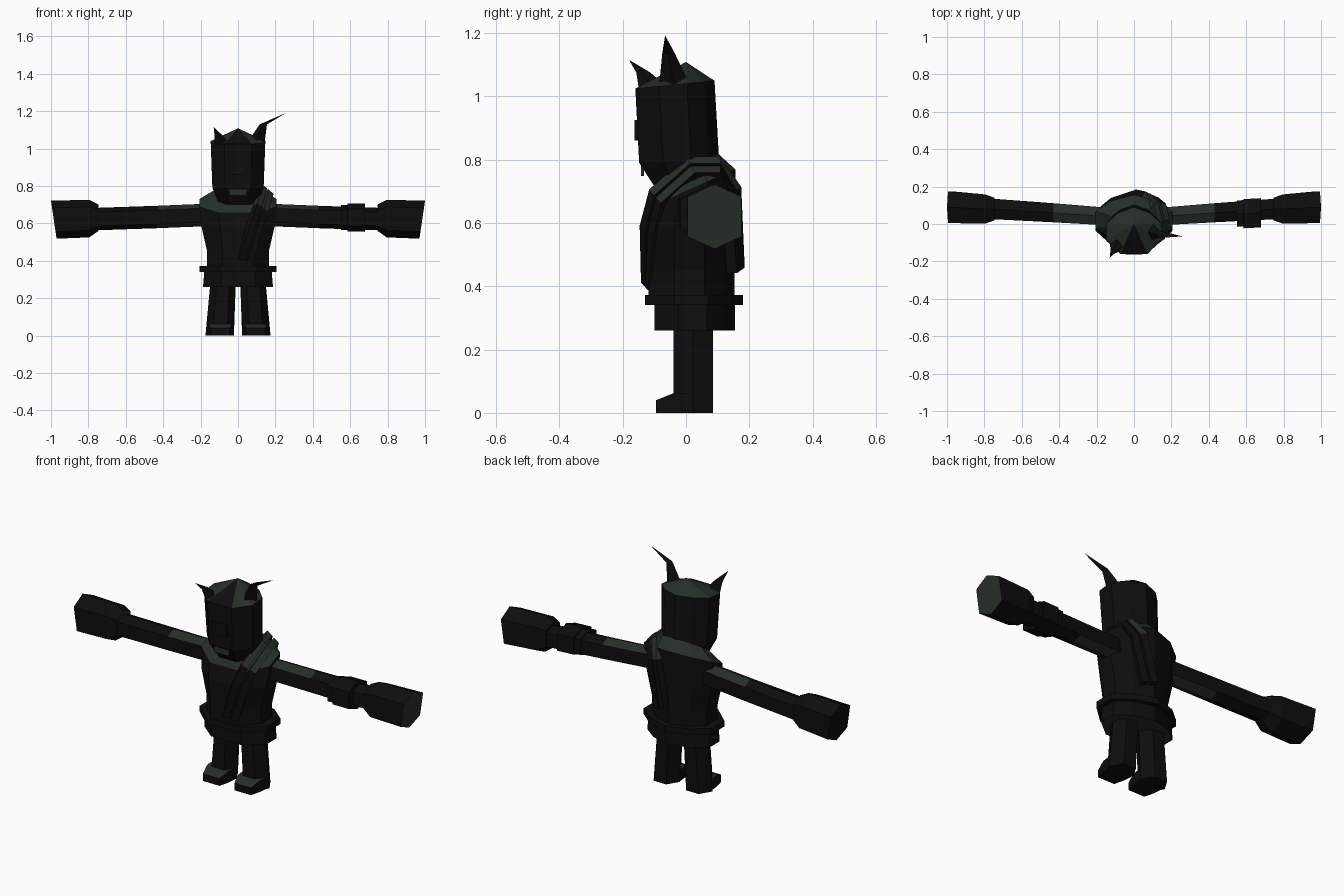
import bpy, bmesh
from mathutils import Vector

cube = bpy.data.objects.get("Cube")
if cube:
    bpy.data.objects.remove(cube, do_unlink=True)


def material(name, color):
    m = bpy.data.materials.new(name)
    m.use_nodes = True
    m.diffuse_color = color
    bsdf = m.node_tree.nodes["Principled BSDF"]
    bsdf.inputs["Base Color"].default_value = color
    bsdf.inputs["Roughness"].default_value = 0.9
    return m


MATS = [material("near black", (0.004, 0.004, 0.004, 1)),
        material("dark green", (0.019, 0.029, 0.020, 1))]


def loft(name, rings, green=None, apex=None):
    """Skin rings of equal length; cap both ends, or close the last to an apex."""
    bm = bmesh.new()
    vs = [[bm.verts.new(p) for p in r] for r in rings]
    n = len(vs[0])
    for a, b in zip(vs, vs[1:]):
        for i in range(n):
            j = (i + 1) % n
            bm.faces.new((a[i], a[j], b[j], b[i]))
    bm.faces.new(vs[0])
    if apex:
        tip = bm.verts.new(apex)
        for i in range(n):
            bm.faces.new((vs[-1][i], vs[-1][(i + 1) % n], tip))
    else:
        bm.faces.new(vs[-1])
    bmesh.ops.recalc_face_normals(bm, faces=bm.faces[:])
    bm.normal_update()
    for f in bm.faces:
        if green and green(f.calc_center_median(), f.normal):
            f.material_index = 1
    me = bpy.data.meshes.new(name)
    bm.to_mesh(me)
    bm.free()
    for m in MATS:
        me.materials.append(m)
    ob = bpy.data.objects.new(name, me)
    bpy.context.collection.objects.link(ob)
    return ob


def body_ring(w, front, back, z, tilt=0):
    """Nine-sided section with a flat front and a pointed back."""
    d = back - front
    half = [(0.5, front), (1, front + 0.3 * d), (1, back - 0.35 * d), (0.6, back - 0.13 * d)]
    pts = half + [(0, back)] + [(-x, y) for x, y in reversed(half)]
    return [(x * w, y, z + tilt * y) for x, y in pts]


def arm_ring(side, x, y, z, ry, rz, lean=0):
    """Six-sided section across an arm, point upwards."""
    pts = [(0, 1), (1, 0.62), (1, -0.62), (0, -1), (-1, -0.62), (-1, 0.62)]
    return [(side * (x + lean * b), y + ry * a, z + rz * b) for a, b in pts]


def box(name, x, y, z, green=None):
    ring = lambda v: [(x[0], v, z[0]), (x[1], v, z[0]), (x[1], v, z[1]), (x[0], v, z[1])]
    return loft(name, [ring(y[0]), ring(y[1])], green)


def is_up(c, n):
    return n.z > 0.3


# Torso, skirt and belt
loft("torso", [body_ring(0.165, -0.118, 0.153, 0.36),
               body_ring(0.165, -0.118, 0.153, 0.45),
               body_ring(0.195, -0.118, 0.155, 0.58),
               body_ring(0.207, -0.095, 0.156, 0.70, 0.44),
               body_ring(0.12, -0.07, 0.10, 0.755, 0.65)], is_up)
loft("skirt", [body_ring(0.187, -0.10, 0.155, 0.26),
               body_ring(0.178, -0.10, 0.155, 0.37)], lambda c, n: n.z < -0.5)
loft("belt", [body_ring(0.205, -0.13, 0.18, 0.34), body_ring(0.205, -0.13, 0.18, 0.372)])

# Head with a low peaked crown
loft("head", [body_ring(0.10, -0.09, 0.09, 0.70),
              body_ring(0.137, -0.148, 0.105, 0.79),
              body_ring(0.146, -0.16, 0.09, 1.04, 0.1)],
     lambda c, n: n.z > 0.2 and c.z > 1 and c.y > -0.1, apex=(0, 0.0, 1.108))
box("nose_guard", (-0.045, 0.045), (-0.162, -0.13), (0.86, 0.925))
box("chin_plate", (-0.045, 0.045), (-0.142, -0.133), (0.748, 0.78), lambda c, n: True)


def horn(name, base, radius, mid, mid_radius, tip):
    ring = lambda c, r: [(c[0] - r, c[1], c[2] - r * 0.3), (c[0], c[1] - r, c[2]),
                         (c[0] + r, c[1], c[2] - r * 0.3), (c[0], c[1] + r, c[2])]
    loft(name, [ring(base, radius), ring(mid, mid_radius)], apex=tip)


horn("left_horn", (0.09, -0.035, 1.03), 0.05, (0.135, -0.055, 1.135), 0.02, (0.26, -0.066, 1.192))
horn("right_horn", (-0.085, -0.105, 1.03), 0.045, (-0.103, -0.135, 1.075), 0.022, (-0.13, -0.18, 1.115))

# Twin straps over the left shoulder
PATH = [Vector(p) for p in ((0.04, -0.118, 0.40), (0.09, -0.112, 0.58), (0.125, -0.088, 0.68),
                            (0.15, 0.02, 0.775), (0.13, 0.10, 0.775),
                            (0.09, 0.145, 0.70), (0.04, 0.16, 0.45))]
CORE = Vector((0, 0.03, 0.6))
for name, shift in (("inner_strap", -0.024), ("outer_strap", 0.024)):
    rings = []
    for i, p in enumerate(PATH):
        t = (PATH[min(i + 1, len(PATH) - 1)] - PATH[max(i - 1, 0)]).normalized()
        out = p - CORE
        if abs(p.z - CORE.z) > 0.14 and p.z < CORE.z:
            out.z = 0
        out = (out - t * out.dot(t)).normalized()
        across = t.cross(out)
        c = p + across * shift
        rings.append([c + across * a * 0.018 + out * h
                      for a, h in ((-1, -0.02), (1, -0.02), (1, 0.014), (-1, 0.014))])
    loft(name, rings, lambda c, n: n.z > 0.35 and c.z > 0.7)

# Arms, fists, legs and boots
for label, s in (("left", 1), ("right", -1)):
    loft(label + "_upper_arm", [arm_ring(s, 0.14, 0.04, 0.646, 0.047, 0.06),
                                arm_ring(s, 0.43, 0.06, 0.634, 0.051, 0.06)],
         lambda c, n: abs(n.z) > 0.5)
    loft(label + "_forearm", [arm_ring(s, 0.43, 0.06, 0.634, 0.051, 0.06),
                              arm_ring(s, 0.78, 0.082, 0.622, 0.055, 0.06)])
    loft(label + "_fist", [arm_ring(s, 0.745, 0.08, 0.63, 0.06, 0.07),
                           arm_ring(s, 0.795, 0.08, 0.625, 0.078, 0.1),
                           arm_ring(s, 0.985, 0.09, 0.62, 0.085, 0.102, 0.015)],
         lambda c, n: n.x > 0.6)

    def leg_ring(cx, r, z):
        pts = [(-0.5, -0.04), (0.5, -0.04), (1, 0.022), (0.5, 0.085), (-0.5, 0.085), (-1, 0.022)]
        return [(s * (cx + r * a), y, z) for a, y in pts]

    loft(label + "_leg", [leg_ring(0.098, 0.076, 0), leg_ring(0.08, 0.068, 0.28)])

    def toe_ring(y, top, r):
        return [(s * (0.095 + a * r), y, z) for a, z in ((-1, 0), (1, 0), (1, top), (-1, top))]

    loft(label + "_boot", [toe_ring(0.02, 0.062, 0.07), toe_ring(-0.04, 0.062, 0.064),
                           toe_ring(-0.095, 0.04, 0.05)], is_up)

# Bracelet on the left forearm
for name, x0, x1, r in (("wrist_band", 0.585, 0.68, 0.078), ("cuff", 0.55, 0.61, 0.07)):
    loft(name, [arm_ring(1, x0, 0.055, 0.632, r, r - 0.003),
                arm_ring(1, x1, 0.06, 0.630, r, r - 0.003)])
